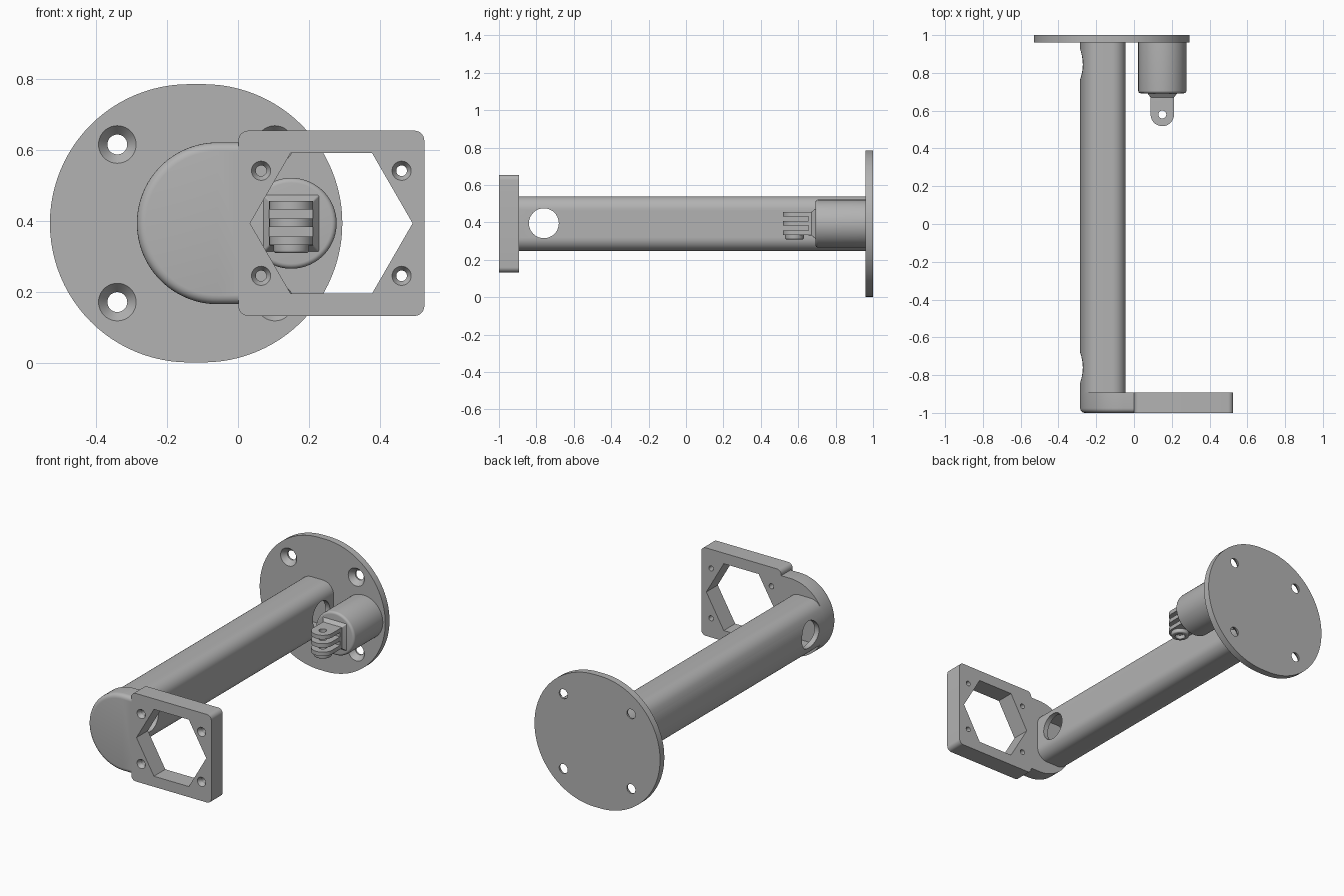
import bpy, bmesh
from math import sin, cos, pi, sqrt, atan2, radians
from mathutils import Vector

if "Cube" in bpy.data.objects:
    bpy.data.objects.remove(bpy.data.objects["Cube"])

grey = bpy.data.materials.new("plain_grey")
grey.use_nodes = True
grey.diffuse_color = (0.45, 0.45, 0.45, 1)
grey.node_tree.nodes["Principled BSDF"].inputs["Base Color"].default_value = (0.45, 0.45, 0.45, 1)

ZC = 0.393          # height of the arm's axis
BASE_X = -0.118     # centre of the wall plate
FRAME_X = 0.263     # centre of the square frame
CAP_X, CAP_R = -0.057, 0.228


def arc(cx, cv, r, a0, a1, n=16):
    """Points on an arc, angles in degrees."""
    return [(cx + r * cos(radians(a0 + (a1 - a0) * i / n)),
             cv + r * sin(radians(a0 + (a1 - a0) * i / n))) for i in range(n + 1)]


def rounded_box(cx, cv, hx, hv, r):
    pts = []
    for k, (sx, sv) in enumerate([(1, 1), (-1, 1), (-1, -1), (1, -1)]):
        pts += arc(cx + sx * (hx - r), cv + sv * (hv - r), r, 90 * k, 90 * k + 90, 8)
    return pts


def finish(ob):
    ob.data.materials.clear()
    ob.data.materials.append(grey)
    return ob


def prism(name, pts, lo, hi, axis="y", flare=1.0, round_edge=0.0, skip_x=None):
    """Extrude a profile along an axis; flare scales the far end,
    round_edge rounds the rim of the near end."""
    bm = bmesh.new()
    mid = sum((Vector(p) for p in pts), Vector((0, 0))) / len(pts)
    rings = []
    for w, s in ((lo, 1.0), (hi, flare)):
        ring = []
        for p in pts:
            u, v = mid + (Vector(p) - mid) * s
            ring.append(bm.verts.new((u, w, v) if axis == "y" else (u, v, w)))
        rings.append(ring)
    n = len(pts)
    bm.faces.new(rings[0])
    bm.faces.new(rings[1])
    for i in range(n):
        j = (i + 1) % n
        bm.faces.new((rings[0][i], rings[0][j], rings[1][j], rings[1][i]))
    bmesh.ops.recalc_face_normals(bm, faces=bm.faces)
    if round_edge:
        near = set(rings[0])
        rim = [e for e in bm.edges if all(v in near for v in e.verts)
               and not (skip_x is not None and all(abs(v.co.x - skip_x) < 1e-4 for v in e.verts))]
        bmesh.ops.bevel(bm, geom=rim, offset=round_edge, segments=5, profile=0.5, affect="EDGES")
    me = bpy.data.meshes.new(name)
    bm.to_mesh(me)
    bm.free()
    ob = bpy.data.objects.new(name, me)
    bpy.context.collection.objects.link(ob)
    return finish(ob)


def cone(start, end, r1, r2):
    """Round cutter between two points."""
    a, b = Vector(start), Vector(end)
    bpy.ops.mesh.primitive_cone_add(vertices=40, radius1=r1, radius2=r2, depth=(b - a).length,
                                    location=(a + b) / 2,
                                    rotation=(b - a).to_track_quat("Z", "Y").to_euler())
    return finish(bpy.context.object)


def combine(ob, other, operation="DIFFERENCE"):
    """Apply a boolean and remove the helper."""
    mod = ob.modifiers.new("cut", "BOOLEAN")
    mod.operation, mod.object, mod.solver = operation, other, "EXACT"
    bpy.ops.object.select_all(action="DESELECT")
    bpy.context.view_layer.objects.active = ob
    ob.select_set(True)
    bpy.ops.object.modifier_apply(modifier=mod.name)
    bpy.data.objects.remove(other)


def countersunk(ob, cx, dx, dz, front, depth, back, r_out, r_in):
    """Four screw holes, wide at the front face."""
    slope = (r_out - r_in) / depth
    for sx in (-1, 1):
        for sz in (-1, 1):
            x, z = cx + sx * dx, ZC + sz * dz
            combine(ob, cone((x, front - 0.01, z), (x, front + depth, z), r_out + 0.01 * slope, r_in))
            combine(ob, cone((x, front - 0.02, z), (x, back + 0.02, z), r_in, r_in))


# Wall plate: slightly stretched disc with four screw holes
plate = prism("wall_plate", arc(BASE_X + 0.02, ZC, 0.392, -90, 90, 48)
              + arc(BASE_X - 0.02, ZC, 0.392, 90, 270, 48), 0.96, 1.0)
countersunk(plate, BASE_X, 0.222, 0.222, 0.96, 0.03, 1.0, 0.053, 0.028)


# Arm: hollow tube, bulged on one side and flat on the other
def arm_profile(d):
    R, half, f, r, right = CAP_R - d, 0.146 - d, 0.08 - d, 0.07 - d, -0.045 - d
    off = sqrt((R - f) ** 2 - (half - f) ** 2)
    fx, fz = CAP_X - off, half - f
    t = 180 - atan2(fz, off) * 180 / pi
    return (arc(right - r, ZC + half - r, r, 0, 90, 10) + arc(fx, ZC + fz, f, 90, t, 10)
            + arc(CAP_X, ZC, R, t, 360 - t, 20)[1:-1]
            + arc(fx, ZC - fz, f, 360 - t, 270, 10) + arc(right - r, ZC - half + r, r, 270, 360, 10))


arm = prism("arm_tube", arm_profile(0), -0.9, 0.965)
combine(arm, prism("arm_bore", arm_profile(0.03), -0.89, 0.955))
for y in (-0.76, 0.845):
    combine(arm, cone((-0.4, y, ZC + 0.002), (0.0, y, ZC + 0.002), 0.08, 0.08))

# Front bracket: rounded cap joined to a square frame with a hexagonal window
frame = prism("front_bracket", rounded_box(FRAME_X, ZC, 0.262, 0.261, 0.028), -1.0, -0.893)
cap_end = 0.02
cap = prism("cap", arc(CAP_X, ZC, CAP_R, 90, 270, 48)
            + [(cap_end, ZC - CAP_R), (cap_end, ZC + CAP_R)],
            -1.0, -0.893, round_edge=0.025, skip_x=cap_end)
combine(frame, cap, "UNION")
combine(frame, prism("window", arc(FRAME_X, ZC, 0.229, 0, 300, 5), -1.1, -0.8))
countersunk(frame, FRAME_X, 0.198, 0.148, -1.0, 0.02, -0.893, 0.027, 0.015)

# Round post on the wall plate, with a flared neck
PX = 0.15
post = prism("post", arc(PX, ZC, 0.128, 0, 354, 59), 0.692, 0.965, round_edge=0.014)
prism("post_neck_flare", rounded_box(PX, ZC, 0.062, 0.063, 0.004), 0.67, 0.695, flare=1.3)
prism("post_neck", rounded_box(PX, ZC, 0.062, 0.063, 0.004), 0.655, 0.69)

# Three hinge prongs and the round nut seat beneath them
for i, z in enumerate((0.332, 0.382, 0.432)):
    prong = prism("hinge_prong_%d" % (i + 1), arc(PX, 0.58, 0.062, 180, 360, 24)
                  + [(PX + 0.062, 0.68), (PX - 0.062, 0.68)], z, z + 0.024, axis="z")
    combine(prong, cone((PX, 0.58, z - 0.05), (PX, 0.58, z + 0.05), 0.021, 0.021))
seat = prism("nut_seat", arc(PX, 0.58, 0.05, 0, 350, 35), 0.309, 0.333, axis="z", round_edge=0.008)
combine(seat, cone((PX, 0.58, 0.25), (PX, 0.58, 0.4), 0.028, 0.028))

# Smooth curved surfaces, keep edges sharp
bpy.ops.object.select_all(action="DESELECT")
for ob in bpy.context.scene.objects:
    if ob.type == "MESH" and ob.data.materials and ob.data.materials[0] == grey:
        ob.select_set(True)
        bpy.context.view_layer.objects.active = ob
bpy.ops.object.shade_smooth_by_angle(angle=radians(30))
